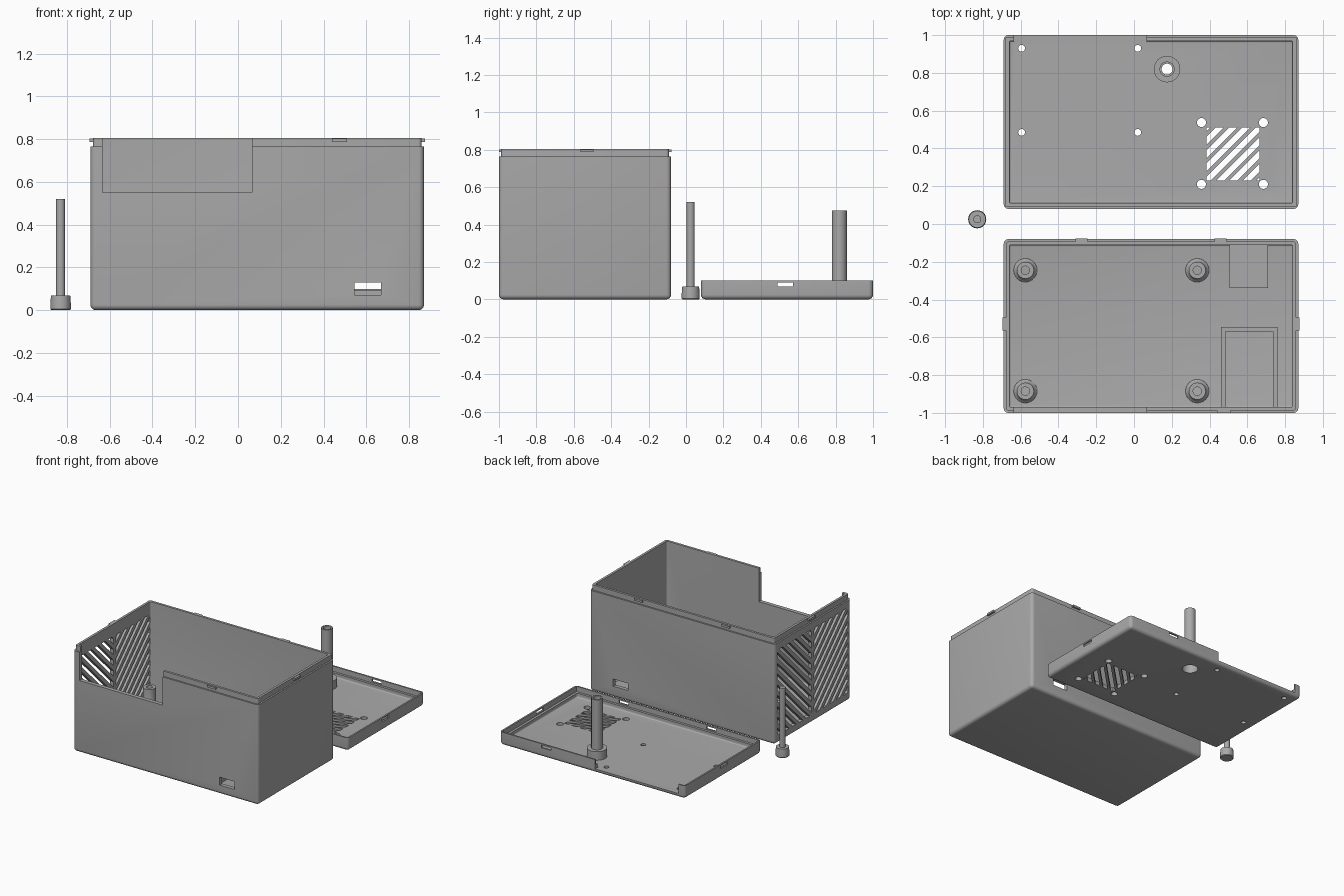
import bpy, bmesh, math
from mathutils import Matrix, Vector

if "Cube" in bpy.data.objects:
    bpy.data.objects.remove(bpy.data.objects["Cube"])

grey = bpy.data.materials.new("plain grey")
grey.use_nodes = True
grey.diffuse_color = (0.4, 0.4, 0.4, 1)
grey.node_tree.nodes["Principled BSDF"].inputs["Base Color"].default_value = (0.4, 0.4, 0.4, 1)


def finish(name, bm):
    bmesh.ops.recalc_face_normals(bm, faces=bm.faces)
    mesh = bpy.data.meshes.new(name)
    bm.to_mesh(mesh)
    bm.free()
    mesh.materials.append(grey)
    obj = bpy.data.objects.new(name, mesh)
    bpy.context.collection.objects.link(obj)
    return obj


def add_box(bm, lo, hi):
    lo, hi = Vector(lo), Vector(hi)
    matrix = Matrix.Translation((lo + hi) / 2) @ Matrix.Diagonal((*(hi - lo), 1))
    return bmesh.ops.create_cube(bm, size=1, matrix=matrix)["verts"]


def box(name, lo, hi, radius=0):
    """Block; a radius rounds the upright and bottom edges."""
    bm = bmesh.new()
    add_box(bm, lo, hi)
    if radius:
        edges = [e for e in bm.edges if min(v.co.z for v in e.verts) < hi[2] - 1e-4]
        bmesh.ops.bevel(bm, geom=edges, offset=radius, segments=5, profile=0.5, affect='EDGES')
    return finish(name, bm)


def lathe(name, profile, x, y, steps=32):
    """Spin a closed outline of (radius, height) points about an upright axis."""
    bm = bmesh.new()
    verts = [bm.verts.new((r, 0, z)) for r, z in profile]
    edges = [bm.edges.new((v, verts[i - 1])) for i, v in enumerate(verts)]
    bmesh.ops.spin(bm, geom=verts + edges, cent=(0, 0, 0), axis=(0, 0, 1),
                   angle=math.tau, steps=steps)
    bmesh.ops.remove_doubles(bm, verts=bm.verts, dist=1e-5)
    bmesh.ops.translate(bm, verts=bm.verts, vec=(x, y, 0))
    return finish(name, bm)


def combine(target, tool, operation='DIFFERENCE'):
    mod = target.modifiers.new("cut", 'BOOLEAN')
    mod.operation, mod.object, mod.solver = operation, tool, 'EXACT'
    bpy.context.view_layer.objects.active = target
    bpy.ops.object.modifier_apply(modifier=mod.name)
    bpy.data.objects.remove(tool)


def cut(target, lo, hi, radius=0):
    combine(target, box("cutter", lo, hi, radius))


def drill(target, points, radius):
    bm = bmesh.new()
    for x, y in points:
        bmesh.ops.create_cone(bm, cap_ends=True, segments=24, radius1=radius, radius2=radius,
                              depth=0.2, matrix=Matrix.Translation((x, y, 0)))
    combine(target, finish("cutter", bm))


def cut_slits(target, lo, hi, axis, angle, pitch, width):
    """Slanted slits trimmed to a rectangular panel, sunk along the axis."""
    centre = (Vector(lo) + Vector(hi)) / 2
    turn = Matrix.Rotation(angle, 4, axis)
    across = turn @ (Vector((0, 1, 0)))
    bm = bmesh.new()
    for i in range(-9, 10):
        half = [0.8, width / 2, 0.8]
        half['XYZ'.index(axis)] = 0.05
        verts = add_box(bm, [-h for h in half], half)
        bmesh.ops.transform(bm, matrix=Matrix.Translation(centre + across * i * pitch) @ turn,
                            verts=verts)
    slits = finish("cutter", bm)
    combine(slits, box("panel", lo, hi), 'INTERSECT')
    combine(target, slits)


X0, X1 = -0.69, 0.87
WALL, STEP = 0.03, 0.012
CUT_X0, CUT_X1 = -0.635, 0.065
SIDE_CLIP_Y = 0.53
FRONT_CLIP_X, BACK_CLIPS_X = 0.475, (-0.278, 0.458)

# Deep case with a stepped lip round its rim
Y0, Y1 = -1.0, -0.08
case = box("case", (X0, Y0, 0), (X1, Y1, 0.765), 0.025)
combine(case, box("lip", (X0 + STEP, Y0 + STEP, 0.3), (X1 - STEP, Y1 - STEP, 0.805), 0.015), 'UNION')
cut(case, (X0 + WALL, Y0 + WALL, 0.03), (X1 - WALL, Y1 - WALL, 0.9), 0.01)
cut(case, (CUT_X0, Y0 - 0.1, 0.55), (CUT_X1, Y0 + 0.1, 0.9))

# Socket openings in the front and back walls
cut(case, (0.545, Y0 - 0.1, 0.07), (0.67, Y0 + 0.1, 0.13))
cut(case, (0.545, Y1 - 0.1, 0.085), (0.67, Y1 + 0.1, 0.14))

# Chevron vents in the side wall
for y0, y1, angle in ((-0.965, -0.555, math.pi / 4), (-0.525, -0.115, -math.pi / 4)):
    cut_slits(case, (X0 - 0.03, y0, 0.06), (X0 + 0.06, y1, 0.71), 'X', angle, 0.058, 0.03)

# Snap clips on the lip
clip_z = (0.787, 0.802)
box("front_clip", (FRONT_CLIP_X - 0.035, Y0, clip_z[0]), (FRONT_CLIP_X + 0.035, Y0 + 0.02, clip_z[1]))
for x in BACK_CLIPS_X:
    box("back_clip", (x - 0.033, Y1 - 0.02, clip_z[0]), (x + 0.033, Y1 + 0.003, clip_z[1]))
for x in (X0, X1):
    s = 1 if x > 0 else -1
    a, b = sorted((x + s * 0.005, x - s * 0.02))
    box("side_clip", (a, -SIDE_CLIP_Y - 0.035, clip_z[0]), (b, -SIDE_CLIP_Y + 0.035, clip_z[1]))

# Floor fittings: board standoffs, three sided tray and socket platform
rounded = [case]
for x in (-0.575, 0.335):
    for y in (-0.245, -0.885):
        rounded.append(lathe("standoff", [(0.022, 0.02), (0.064, 0.02), (0.062, 0.032), (0.052, 0.04),
                                          (0.045, 0.056), (0.045, 0.23), (0.022, 0.23)], x, y))
tray = box("tray_rim", (0.46, Y0 + 0.025, 0.02), (0.76, -0.545, 0.095))
cut(tray, (0.485, Y0 - 0.1, 0), (0.735, -0.57, 0.2))
box("socket_platform", (0.505, -0.34, 0.02), (0.71, Y1 - 0.02, 0.075))

# Shallow lid with a rebate that takes the lip
Y0, Y1 = 0.08, 1.0
lid = box("lid", (X0, Y0, 0), (X1, Y1, 0.1), 0.025)
cut(lid, (X0 + WALL, Y0 + WALL, 0.03), (X1 - WALL, Y1 - WALL, 0.3), 0.01)
cut(lid, (X0 + STEP, Y0 + STEP, 0.06), (X1 - STEP, Y1 - STEP, 0.3))
cut(lid, (CUT_X0, Y1 - 0.1, 0.03), (CUT_X1, Y1 + 0.1, 0.3))

# Clip slots in the lid walls
for x in (X0, X1):
    cut(lid, (x - 0.05, SIDE_CLIP_Y - 0.042, 0.07), (x + 0.05, SIDE_CLIP_Y + 0.042, 0.09))
for x, y in [(FRONT_CLIP_X, Y1)] + [(x, Y0) for x in BACK_CLIPS_X]:
    cut(lid, (x - 0.04, y - 0.05, 0.07), (x + 0.04, y + 0.05, 0.09))

# Screw holes, fan grille and bolt pillar
POST = (0.175, 0.82)
drill(lid, [(x, y) for x in (-0.595, 0.02) for y in (0.485, 0.93)], 0.018)
drill(lid, [(x, y) for x in (0.357, 0.685) for y in (0.21, 0.537)], 0.024)
drill(lid, [POST], 0.062)
cut_slits(lid, (0.385, 0.23, -0.03), (0.665, 0.51, 0.06), 'Z', math.pi / 4, 0.05, 0.03)
rounded.append(lid)
rounded.append(lathe("bolt_pillar", [(0.055, 0), (0.07, 0), (0.07, 0.095), (0.04, 0.095), (0.04, 0.475),
                                     (0.029, 0.475), (0.029, 0.07), (0.055, 0.07)], *POST))

# Loose bolt standing on its head
rounded.append(lathe("bolt", [(0, 0), (0.044, 0), (0.048, 0.005), (0.048, 0.03), (0.045, 0.068),
                              (0.021, 0.068), (0.021, 0.52), (0, 0.52)], -0.83, 0.025))

# Smooth the curved parts, keep edges crisp
for obj in bpy.context.view_layer.objects:
    obj.select_set(obj in rounded)
bpy.context.view_layer.objects.active = case
bpy.ops.object.shade_smooth_by_angle(angle=math.radians(35))
